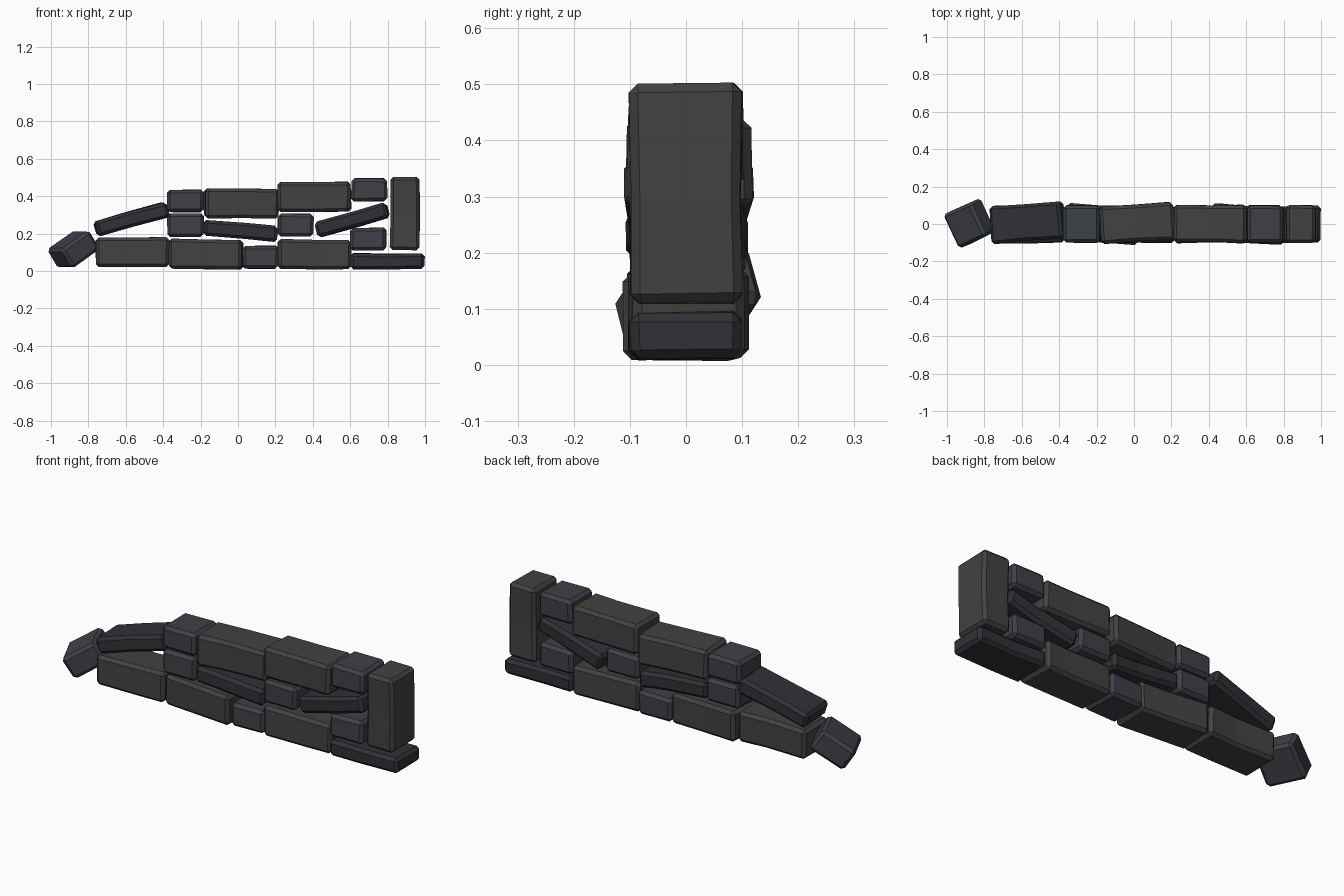
import bpy, bmesh, random
from math import radians
from mathutils import Matrix, Euler, Vector

if "Cube" in bpy.data.objects:
    bpy.data.objects.remove(bpy.data.objects["Cube"])

random.seed(4)


def material(name, rgb):
    m = bpy.data.materials.new(name)
    m.diffuse_color = (*rgb, 1)
    m.use_nodes = True
    m.node_tree.nodes["Principled BSDF"].inputs["Base Color"].default_value = m.diffuse_color
    return m


# Brick kinds: length, depth, height, material
KINDS = {
    "large": (0.39, 0.2, 0.157, material("green_grey_stone", (0.052, 0.056, 0.052))),
    "small": (0.193, 0.2, 0.122, material("blue_grey_stone", (0.048, 0.052, 0.064))),
    "thin": (0.395, 0.2, 0.085, material("dark_stone", (0.03, 0.031, 0.037))),
}


def brick(name, kind, x, z, pitch=0, yaw=0, y=0):
    """Chamfered, slightly uneven block; pitch lifts its +x end."""
    length, depth, height, mat = KINDS[kind]
    bm = bmesh.new()
    bmesh.ops.create_cube(bm, size=1)
    bmesh.ops.scale(bm, vec=(length, depth, height), verts=bm.verts)
    for v in bm.verts:
        v.co += Vector([random.uniform(-0.003, 0.003) for _ in range(3)])
    bmesh.ops.bevel(bm, geom=bm.edges[:], offset=0.016, segments=1,
                    affect='EDGES', profile=0.5)
    # Worn waist across the middle of long bricks
    if kind != "small":
        cut = bmesh.ops.bisect_plane(
            bm, geom=bm.verts[:] + bm.edges[:] + bm.faces[:],
            plane_co=(random.uniform(-0.05, 0.05), 0, 0), plane_no=(1, 0, 0))
        shift = Vector((0, random.uniform(-0.006, 0.006), random.uniform(-0.003, 0.003)))
        for v in cut["geom_cut"]:
            if isinstance(v, bmesh.types.BMVert):
                v.co.y *= 0.97
                v.co += shift
    rot = Euler((0, radians(-pitch), radians(yaw))).to_matrix().to_4x4()
    bm.transform(Matrix.Translation((x, y, z)) @ rot)
    bmesh.ops.recalc_face_normals(bm, faces=bm.faces)
    me = bpy.data.meshes.new(name)
    bm.to_mesh(me)
    bm.free()
    me.materials.append(mat)
    ob = bpy.data.objects.new(name, me)
    bpy.context.collection.objects.link(ob)


# Bottom course
brick("base_brick_left", "large", -0.565, 0.1, 0, 1)
brick("base_brick_middle", "large", -0.17, 0.09, -0.7, -4)
brick("base_block", "small", 0.12, 0.074, 0, 1)
brick("base_brick_right", "large", 0.407, 0.09, -0.5, 2)
brick("base_slab", "thin", 0.8, 0.053)

# Middle course
brick("middle_block_left", "small", -0.28, 0.245)
brick("middle_slab_left", "thin", 0.012, 0.216, -5, 1)
brick("middle_block_centre", "small", 0.308, 0.245)
brick("middle_slab_right", "thin", 0.611, 0.273, 15.5, -3)
brick("middle_block_right", "small", 0.695, 0.17)

# Top course
brick("top_block_left", "small", -0.282, 0.374)
brick("top_brick_left", "large", 0.017, 0.359, -0.5, 4, 0.005)
brick("top_brick_right", "large", 0.408, 0.396, 0.5, -1)
brick("top_block_right", "small", 0.702, 0.433)

# Standing end brick, leaning slab and tumbled block
brick("end_pillar", "large", 0.892, 0.306, 90)
brick("leaning_slab", "thin", -0.57, 0.275, 15.5, 4, 0.007)
brick("tumbled_block", "small", -0.879, 0.115, 33, 25, 0.003)
